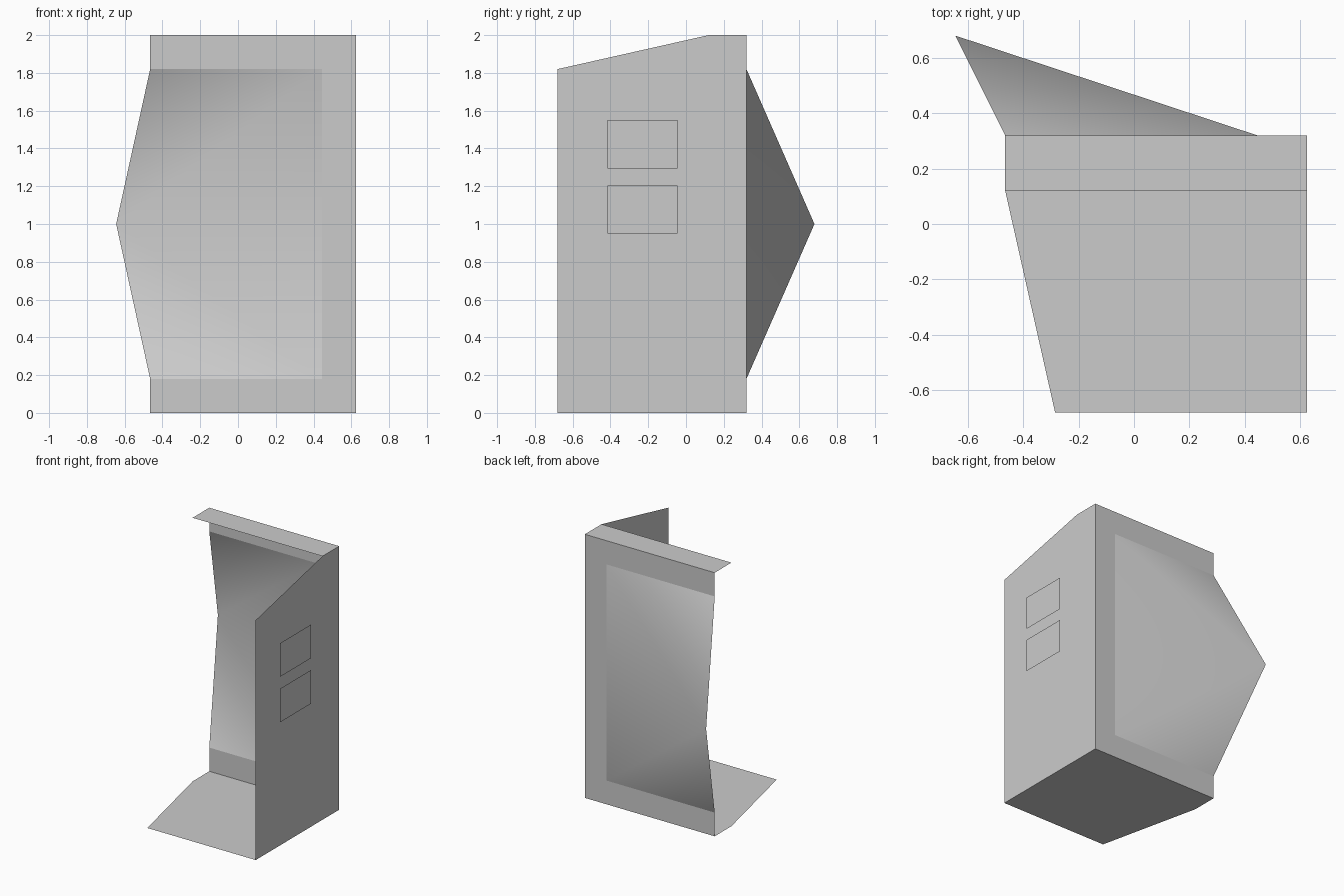
import bpy

if "Cube" in bpy.data.objects:
    bpy.data.objects.remove(bpy.data.objects["Cube"])

grey = bpy.data.materials.new("light_grey")
grey.diffuse_color = (0.6, 0.6, 0.6, 1)
grey.use_nodes = True
grey.node_tree.nodes["Principled BSDF"].inputs["Base Color"].default_value = grey.diffuse_color

XL, XR = -0.465, 0.625      # back wall sides
YF, YB = -0.68, 0.32        # front edge, back wall plane
YT = 0.12                   # front edge of the top strip
H = 2.0


def sheet(name, verts, faces=None, smooth=False):
    """Thin open surface; one polygon unless faces are given."""
    me = bpy.data.meshes.new(name)
    me.from_pydata(verts, [], faces or [tuple(range(len(verts)))])
    me.materials.append(grey)
    for p in me.polygons:
        p.use_smooth = smooth
    me.update()
    ob = bpy.data.objects.new(name, me)
    bpy.context.collection.objects.link(ob)
    return ob


# Floor with slanted left edge
sheet("floor", [(x, y, 0) for x, y in
                [(XL, YT), (XL, YB), (XR, YB), (XR, YF), (-0.285, YF)]])

# Narrow top strip
sheet("top_strip", [(XL, YT, H), (XR, YT, H), (XR, YB, H), (XL, YB, H)])

# Right wall with sloping top front corner
sheet("right_wall", [(XR, y, z) for y, z in
                     [(YF, 0), (YB, 0), (YB, H), (YT, H), (YF, 1.82)]])

# Back wall: C-shaped frame around the opening
X1, Z0, Z1 = 0.445, 0.18, 1.82
sheet("back_wall", [(x, YB, z) for x, z in
                    [(XL, 0), (XL, Z0), (X1, Z0), (X1, Z1),
                     (XL, Z1), (XL, H), (XR, H), (XR, 0)]])

# Pointed bulge behind the opening, open on the left
sheet("back_bulge",
      [(XL, YB, Z0), (X1, YB, Z0), (X1, YB, Z1), (XL, YB, Z1), (-0.645, 0.68, 1.0)],
      [(1, 0, 4), (2, 1, 4), (3, 2, 4)], smooth=True)

# Two panels floating just off the right wall
for name, z0, z1 in [("lower_panel", 0.95, 1.205), ("upper_panel", 1.295, 1.55)]:
    sheet(name, [(0.645, y, z) for y, z in
                 [(-0.415, z0), (-0.045, z0), (-0.045, z1), (-0.415, z1)]])
